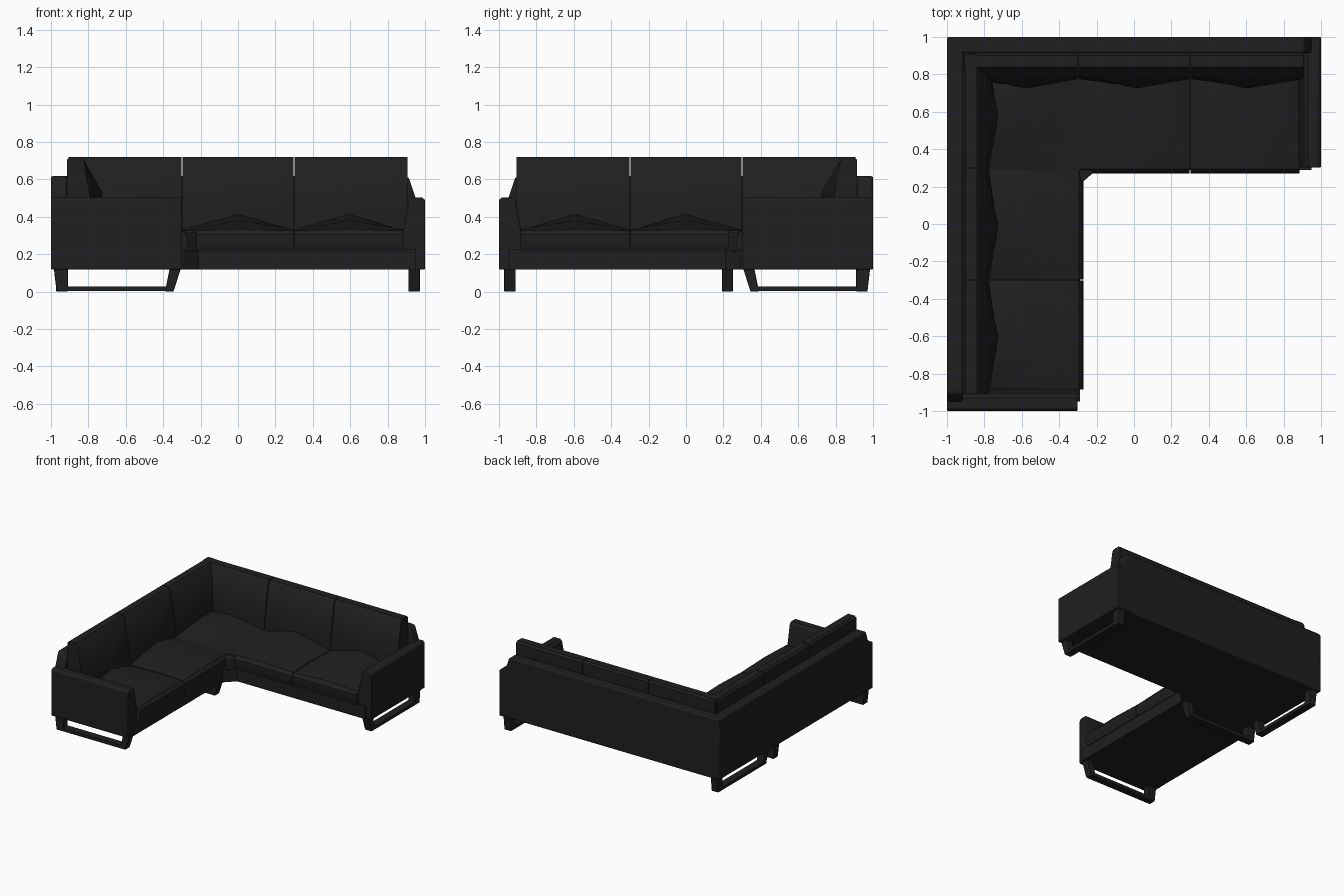
import bpy, bmesh

if "Cube" in bpy.data.objects:
    bpy.data.objects.remove(bpy.data.objects["Cube"])

fabric = bpy.data.materials.new("charcoal black")
fabric.diffuse_color = (0.014, 0.014, 0.014, 1)
fabric.use_nodes = True
fabric.node_tree.nodes["Principled BSDF"].inputs["Base Color"].default_value = fabric.diffuse_color


def swap(p):
    """Reflect a point across the sofa's diagonal to reach the other wing."""
    return (-p[1], -p[0], p[2])


def build(name, verts, faces, bevel=0.0, mirrored=False):
    if mirrored:
        verts = [swap(v) for v in verts]
    me = bpy.data.meshes.new(name)
    bm = bmesh.new()
    vs = [bm.verts.new(v) for v in verts]
    for f in faces:
        bm.faces.new([vs[i] for i in f])
    bmesh.ops.recalc_face_normals(bm, faces=bm.faces)
    bm.to_mesh(me)
    bm.free()
    me.materials.append(fabric)
    ob = bpy.data.objects.new(name, me)
    bpy.context.collection.objects.link(ob)
    if bevel:
        m = ob.modifiers.new("soft edges", "BEVEL")
        m.width, m.segments, m.limit_method = bevel, 2, "ANGLE"
        m.angle_limit = 0.7
    bpy.ops.object.select_all(action="DESELECT")
    ob.select_set(True)
    bpy.context.view_layer.objects.active = ob
    bpy.ops.object.shade_smooth_by_angle(angle=0.6)
    return ob


def prism(name, outline, axis, lo, hi, bevel=0.0, mirrored=False):
    """Extrude a 2D outline along one axis."""
    place = {"x": lambda a, b, c: (c, a, b),
             "y": lambda a, b, c: (a, c, b),
             "z": lambda a, b, c: (a, b, c)}[axis]
    n = len(outline)
    verts = [place(a, b, c) for c in (lo, hi) for a, b in outline]
    faces = [list(range(n)), list(range(n, 2 * n))]
    faces += [(i, (i + 1) % n, n + (i + 1) % n, n + i) for i in range(n)]
    build(name, verts, faces, bevel, mirrored)


def loft(name, rows, bevel=0.0, mirrored=False):
    """Skin a series of closed sections and cap both ends."""
    n = len(rows[0])
    verts = [p for r in rows for p in r]
    faces = [list(range(n)), list(range(len(verts) - n, len(verts)))]
    for k in range(len(rows) - 1):
        for i in range(n):
            j = (i + 1) % n
            faces.append((k * n + i, k * n + j, k * n + n + j, k * n + n + i))
    build(name, verts, faces, bevel, mirrored)


def seat_cushion(name, x0, x1, mirrored):
    """Cushion with a crown that rises toward the backrest."""
    rows = []
    for x, front, back in ((x0, .325, .325), ((x0 + x1) / 2, .335, .415),
                           (x1, .325, .325)):
        rows.append([(x, .285, .215), (x, .27, .25), (x, .272, .305),
                     (x, .295, front), (x, .5, (front + back) / 2 + .008),
                     (x, .74, back), (x, .88, back), (x, .88, .215)])
    loft(name, rows, 0.0, mirrored)


def back_cushion(name, x0, xm, x1, mirrored):
    """Leaning cushion, fullest at its middle."""
    rows = []
    for x, low, mid in ((x0, .775, .795), (xm, .735, .725), (x1, .775, .795)):
        rows.append([(x, .915, .22), (x, .915, .705), (x, .9, .72),
                     (x, .84, .72), (x, .825, .705), (x, mid, .53),
                     (x, low, .40), (x, low, .22)])
    loft(name, rows, 0.0, mirrored)


def sled_leg(name, a0, a1, c0, c1, mirrored):
    """Tapered open frame running along y, between c0 and c1 in x."""
    ring = [(a0, .125), (a0 + .035, .005), (a1 - .015, .005), (a1, .125),
            (a1 - .075, .125), (a1 - .075, .03), (a0 + .08, .03), (a0 + .06, .125)]
    # three convex bars: front upright, bottom rail, rear upright
    prism(name + "_front", [ring[0], (a0 + .04, 0), (a0 + .085, 0), ring[7]],
          "x", c0, c1, .004, mirrored)
    prism(name + "_rear", [ring[4], (a1 - .075, 0), (a1 - .015, 0), ring[3]],
          "x", c0, c1, .004, mirrored)
    prism(name + "_rail", [(a0 + .05, .002), (a1 - .03, .002),
                           (a1 - .03, .028), (a0 + .05, .028)],
          "x", c0, c1, 0, mirrored)


# L-shaped base with a cut inner corner
base = [(-.99, .99), (-.99, -.95), (-.29, -.95), (-.29, .21),
        (-.21, .29), (.95, .29), (.95, .99)]
prism("base", base, "z", .118, .225)

# Inner corner seat infill
prism("corner_seat_front", [(-.32, .32), (-.28, .22), (-.22, .272), (-.22, .32)],
      "z", .215, .32, .008)

# Corner seat cushion, crowned toward the two backrests
n = 4
grid, faces = [], []
for j in range(n + 1):
    for i in range(n + 1):
        u, v = i / n, j / n
        x, y = -.285 - .6 * u, .285 + .6 * v
        dome = .07 * max(0, 1 - abs(u - .5) * 2) * v + \
            .07 * max(0, 1 - abs(v - .5) * 2) * u
        grid.append((x, y, .325 + dome))
faces = [(j * (n + 1) + i, j * (n + 1) + i + 1, (j + 1) * (n + 1) + i + 1,
          (j + 1) * (n + 1) + i) for j in range(n) for i in range(n)]
build("corner_seat_top", grid, faces)

for side, mir in (("rear", False), ("left", True)):
    # Backrest panel with a sloping outer end
    panel = [(-1, .118), (-1, .605), (-.99, .618), (.9, .618),
             (.915, .605), (.95, .50), (.95, .118)]
    prism(side + "_back_panel", panel, "y", .915, 1, .01, mir)

    # Armrest, thicker at the bottom
    arm = [(1, .118), (1, .49), (.985, .504), (.93, .504), (.912, .49),
           (.862, .22), (.862, .118)]
    prism(side + "_armrest", arm, "y", .302, 1, .006, mir)

    # Seat and back cushions
    seat_cushion(side + "_inner_seat", -.29, .297, mir)
    seat_cushion(side + "_outer_seat", .303, .885, mir)
    back_cushion(side + "_corner_back_cushion", -.905, -.58, -.303, mir)
    back_cushion(side + "_middle_back_cushion", -.297, .01, .297, mir)
    back_cushion(side + "_outer_back_cushion", .303, .6, .905, mir)

    # Sled leg below the armrest, and one at the module's other end
    sled_leg(side + "_arm_leg", .305, .985, .912, .972, mir)
    if mir:
        sled_leg("left_inner_leg", .305, .985, -.25, -.192, True)
    else:
        sled_leg("rear_corner_leg", .305, .985, -.972, -.912, False)
